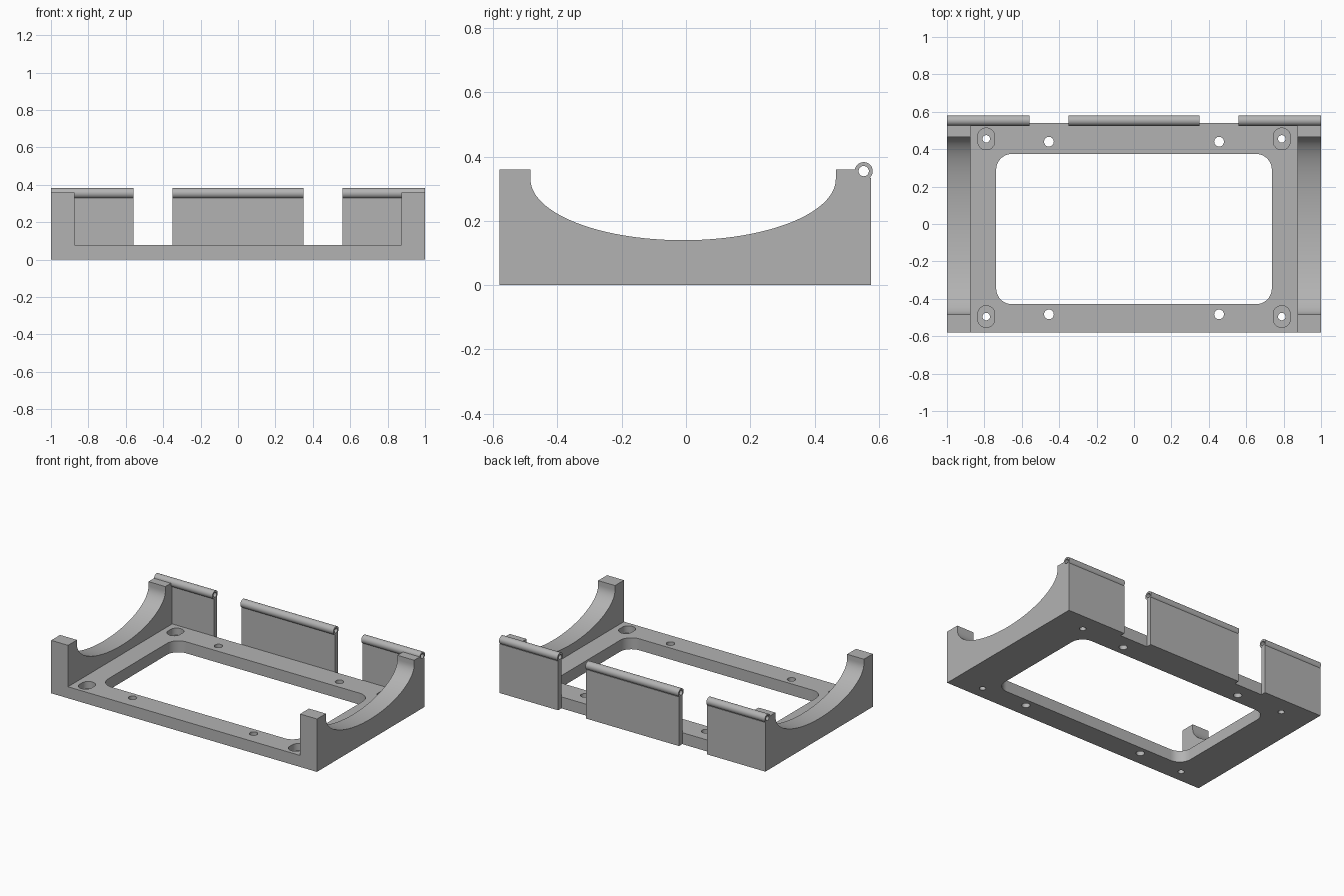
import bpy
import bmesh
from math import cos, sin, pi, radians

old = bpy.data.objects.get("Cube")
if old:
    bpy.data.objects.remove(old, do_unlink=True)

GREY = (0.45, 0.45, 0.45, 1)
mat = bpy.data.materials.new("plain grey")
mat.use_nodes = True
mat.diffuse_color = GREY
mat.node_tree.nodes["Principled BSDF"].inputs["Base Color"].default_value = GREY


def arc(cu, cv, ru, rv, start, end, n):
    """Points on an elliptical arc, angles in degrees."""
    angles = [radians(start + (end - start) * i / n) for i in range(n + 1)]
    return [(cu + ru * cos(a), cv + rv * sin(a)) for a in angles]


def circle(cu, cv, r, n=32):
    return arc(cu, cv, r, r, 0, 360, n)[:-1]


def rounded(cu, cv, hu, hv, r, n=10):
    """Rectangle of half size hu by hv with rounded corners."""
    pts = []
    for k, (su, sv) in enumerate([(1, 1), (-1, 1), (-1, -1), (1, -1)]):
        pts += arc(cu + su * (hu - r), cv + sv * (hv - r), r, r, 90 * k, 90 * k + 90, n)
    return pts


def rect(u0, u1, v0, v1):
    return [(u0, v0), (u1, v0), (u1, v1), (u0, v1)]


def prism(name, loops, start, end, axis="Z"):
    """Extrude an outline, with further loops as holes, along an axis."""
    bm = bmesh.new()
    for loop in loops:
        vs = [bm.verts.new((start, u, v) if axis == "X" else (u, v, start)) for u, v in loop]
        for i, v in enumerate(vs):
            bm.edges.new((v, vs[(i + 1) % len(vs)]))
    bmesh.ops.remove_doubles(bm, verts=bm.verts, dist=1e-5)
    bmesh.ops.triangle_fill(bm, edges=bm.edges[:], use_beauty=True)
    res = bmesh.ops.extrude_face_region(bm, geom=bm.faces[:], use_keep_orig=True)
    d = end - start
    bmesh.ops.translate(bm, vec=(d, 0, 0) if axis == "X" else (0, 0, d),
                        verts=[g for g in res["geom"] if isinstance(g, bmesh.types.BMVert)])
    bmesh.ops.recalc_face_normals(bm, faces=bm.faces[:])
    me = bpy.data.meshes.new(name)
    bm.to_mesh(me)
    bm.free()
    ob = bpy.data.objects.new(name, me)
    bpy.context.collection.objects.link(ob)
    me.materials.append(mat)
    return ob


def smooth(ob):
    bpy.ops.object.select_all(action="DESELECT")
    ob.select_set(True)
    bpy.context.view_layer.objects.active = ob
    bpy.ops.object.shade_smooth_by_angle(angle=radians(30))


FRONT, BACK, INNER = -0.58, 0.54, 0.873
PLATE = 0.078
BARREL_Y, BARREL_Z = 0.553, 0.355

# Base plate with a rounded window and through holes
slots = [(sx * 0.79, y) for sx in (-1, 1) for y in (-0.495, 0.455)]
loops = [rect(-INNER, INNER, FRONT, BACK), rounded(0, -0.027, 0.737, 0.402, 0.085)]
loops += [circle(sx * 0.455, y, 0.026) for sx in (-1, 1) for y in (-0.483, 0.44)]
loops += [circle(x, y, 0.02) for x, y in slots]
base = prism("base_plate", loops, 0, PLATE)

# Slotted recesses around the corner screw holes
for x, y in slots:
    cutter = prism("recess_cutter", [rounded(x, y, 0.045, 0.058, 0.044)], 0.03, 0.12)
    cutter.hide_render = True
    mod = base.modifiers.new("recess", "BOOLEAN")
    mod.operation, mod.solver, mod.object = "DIFFERENCE", "EXACT", cutter
    bpy.context.view_layer.objects.active = base
    bpy.ops.object.modifier_apply(modifier=mod.name)
    bpy.data.objects.remove(cutter, do_unlink=True)
smooth(base)

# End cradles with a scooped top edge
cradle = [(FRONT, 0), (0.575, 0), (0.575, 0.334), (0.533, 0.334), (0.53, 0.36), (0.466, 0.36)]
cradle += arc(-0.009, 0.33, 0.475, 0.19, 360, 180, 48)
cradle += [(-0.484, 0.36), (FRONT, 0.36)]
for name, x0, x1 in [("right_cradle", -1, -INNER), ("left_cradle", INNER, 1)]:
    smooth(prism(name, [cradle], x0, x1, "X"))

# Back panels, each topped by a hollow hinge barrel
for side, x0, x1 in [("right", -1, -0.56), ("middle", -0.35, 0.35), ("left", 0.56, 1)]:
    prism(side + "_back_panel", [rect(BACK, 0.575, 0, 0.334)],
          max(x0, -INNER), min(x1, INNER), "X")
    ring = [circle(BARREL_Y, BARREL_Z, 0.028), circle(BARREL_Y, BARREL_Z, 0.016)]
    smooth(prism(side + "_hinge_barrel", ring, x0, x1, "X"))
